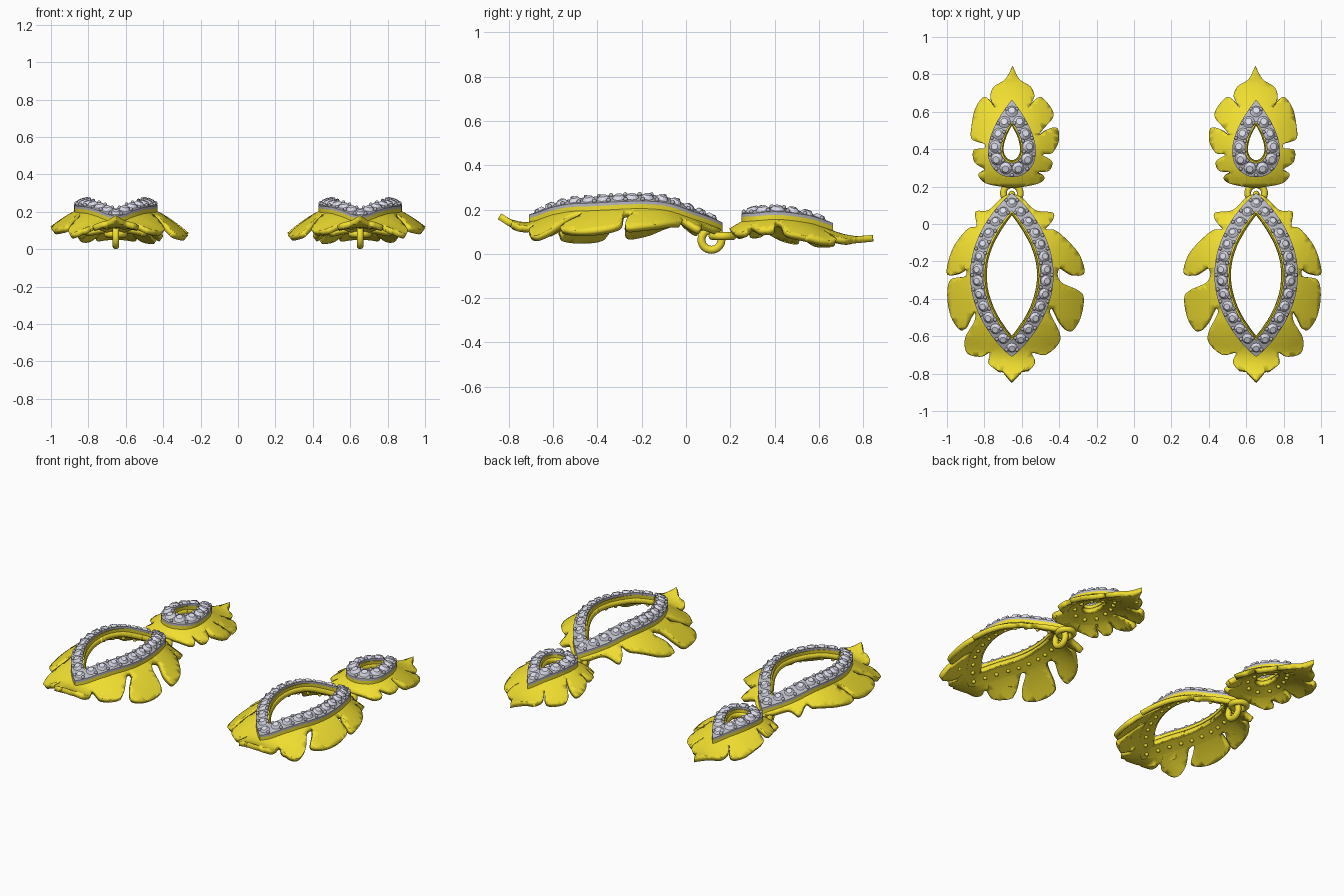
import bpy, bmesh, math
from mathutils import Vector, Matrix

if "Cube" in bpy.data.objects:
    bpy.data.objects.remove(bpy.data.objects["Cube"])

CX = -0.653  # centre of the left earring; the right one is its mirror image

def material(name, col):
    m = bpy.data.materials.new(name)
    m.diffuse_color = (*col, 1)
    m.use_nodes = True
    m.node_tree.nodes["Principled BSDF"].inputs["Base Color"].default_value = m.diffuse_color
    return m

GOLD = material("gold", (0.88, 0.74, 0.03))
SILVER = material("silver", (0.48, 0.48, 0.54))
STONE = material("stone", (0.72, 0.72, 0.84))

def finish(bm, name, mat, smooth=True, thick=0):
    me = bpy.data.meshes.new(name)
    bm.to_mesh(me)
    bm.free()
    me.transform(Matrix.Translation((CX, 0, 0)))
    me.materials.append(mat)
    ob = bpy.data.objects.new(name, me)
    bpy.context.collection.objects.link(ob)
    if smooth:
        bpy.ops.object.select_all(action='DESELECT')
        ob.select_set(True)
        bpy.context.view_layer.objects.active = ob
        bpy.ops.object.shade_smooth_by_angle(angle=math.radians(40))
    if thick:
        s = ob.modifiers.new("thickness", 'SOLIDIFY')
        s.thickness, s.offset = thick, -1
    ob.modifiers.new("pair", 'MIRROR').use_mirror_merge = False
    return ob

def catmull(pts, n):
    out, k = [], len(pts)
    for i in range(k):
        a, b, c, d = (Vector(pts[(i + j) % k]) for j in (-1, 0, 1, 2))
        if (b - c).length < 1e-6:
            continue
        for s in range(n):
            t = s / n
            out.append(0.5 * (2*b + (c - a)*t + (2*a - 5*b + 4*c - d)*t*t + (3*b - a - 3*c + d)*t**3))
    return out

def surface(spine, curl):
    # arched spine height along y, falling away with x squared
    def f(x, y):
        n = len(spine)
        i = max([k for k in range(n - 1) if spine[k][0] <= y] or [0])
        def slope(k):
            p, q = spine[max(k - 1, 0)], spine[min(k + 1, n - 1)]
            return (q[1] - p[1]) / (q[0] - p[0])
        (y0, z0), (y1, z1) = spine[i], spine[i + 1]
        h = y1 - y0
        t = min(max((y - y0) / h, 0), 1)
        z = (z0*(1 + 2*t)*(1 - t)**2 + slope(i)*h*t*(1 - t)**2
             + z1*t*t*(3 - 2*t) + slope(i + 1)*h*t*t*(t - 1))
        return z - curl * x * x
    return f

def leaf(name, outline, hole, f):
    bm = bmesh.new()
    edges = []
    for loop in (catmull(outline, 6), hole):
        vs = [bm.verts.new((p[0], p[1], 0)) for p in loop]
        edges += [bm.edges.new((vs[i - 1], vs[i])) for i in range(len(vs))]
    bmesh.ops.triangle_fill(bm, edges=edges, use_beauty=True, normal=(0, 0, 1))
    # slice into a grid so the sheet can bend
    for axis in (0, 1):
        for k in range(-24, 25):
            co, no = Vector((0, 0, 0)), Vector((0, 0, 0))
            co[axis], no[axis] = k * 0.036 + 0.003, 1
            bmesh.ops.bisect_plane(bm, geom=bm.verts[:] + bm.edges[:] + bm.faces[:],
                                   dist=1e-5, plane_co=co, plane_no=no)
    for face in bm.faces:
        face.normal_update()
        if face.normal.z < 0:
            face.normal_flip()
    for v in bm.verts:
        v.co.z = f(v.co.x, v.co.y)
    finish(bm, name, GOLD, thick=0.03)

def band(name, inner, outer, lo, hi, f, mat):
    bm = bmesh.new()
    rows = []
    for a, b in zip(inner, outer):
        m = (a + b) / 2
        rows.append([bm.verts.new((p.x, p.y, f(p.x, p.y) + o))
                     for p, o in ((a, lo), (a, hi), (m, hi), (b, hi), (b, lo), (m, lo))])
    for i in range(len(rows)):
        r, s = rows[i - 1], rows[i]
        for j in range(6):
            bm.faces.new((r[j - 1], r[j], s[j], s[j - 1]))
    bmesh.ops.recalc_face_normals(bm, faces=bm.faces[:])
    finish(bm, name, mat)

def along(loop, count, shift=0.0):
    # evenly spaced indices by arc length on a closed loop
    acc = [0]
    for i in range(len(loop)):
        acc.append(acc[-1] + (loop[(i + 1) % len(loop)] - loop[i]).length)
    return [min(range(len(loop)), key=lambda k: abs(acc[k] - acc[-1]*(j + shift)/count))
            for j in range(count)]

def frame(tag, inner, outer, count, r, f):
    band(tag + "_frame_base", inner, outer, -0.036, 0.02, f, GOLD)
    inset = [a.lerp(b, 0.1) for a, b in zip(inner, outer)]
    band(tag + "_frame_plate", inset, outer, 0.018, 0.034, f, SILVER)
    mid = [a.lerp(b, 0.54) for a, b in zip(inner, outer)]

    def place(p, off):
        e = 0.01
        n = Vector((-(f(p.x + e, p.y) - f(p.x - e, p.y)) / (2*e),
                    -(f(p.x, p.y + e) - f(p.x, p.y - e)) / (2*e), 1))
        return (Matrix.Translation((p.x, p.y, f(p.x, p.y) + off))
                @ n.to_track_quat('Z', 'Y').to_matrix().to_4x4())
    stones, pins, beads = bmesh.new(), bmesh.new(), bmesh.new()
    for i in along(mid, count):
        bmesh.ops.create_cone(stones, cap_ends=True, segments=10, radius1=r, radius2=r*0.55,
                              depth=0.016, matrix=place(mid[i], 0.041))
        bmesh.ops.create_icosphere(pins, subdivisions=2, radius=0.012, matrix=place(mid[i], -0.038))
    for i in along(mid, count, 0.5):
        for t in (0.2, 0.87):
            bmesh.ops.create_icosphere(beads, subdivisions=2, radius=0.010,
                                       matrix=place(inner[i].lerp(outer[i], t), 0.038))
    finish(stones, tag + "_stones", STONE, smooth=False)
    finish(pins, tag + "_back_pins", GOLD)
    finish(beads, tag + "_bead_prongs", SILVER)

def eye(hw, y0, y1, power, drop=False, n=240):
    # pointed oval, or teardrop with its point at the top
    out = []
    for i in range(n):
        t = 2 * math.pi * i / n
        s = math.sin(t)
        x = s * math.sin(t / 2) / 0.77 if drop else s * abs(s) ** power
        if drop and t > math.pi:
            x = s * abs(math.sin(t / 2)) / 0.77
        out.append(Vector((hw * x, (y0 + y1) / 2 + (y1 - y0) / 2 * math.cos(t))))
    return out

# lower leaf
low_outline = [
    (0, -.835), (0, -.835), (.05, -.79), (.10, -.775), (.125, -.735), (.11, -.69), (.18, -.70),
    (.25, -.64), (.255, -.58), (.205, -.475), (.225, -.455), (.27, -.54), (.315, -.575),
    (.365, -.51), (.385, -.40), (.355, -.355), (.27, -.315), (.245, -.27), (.265, -.235),
    (.335, -.275), (.388, -.26), (.365, -.17), (.31, -.10), (.235, -.035), (.18, -.025),
    (.215, .015), (.22, .06), (.125, .075), (.055, .14), (0, .16), (-.055, .14), (-.125, .075),
    (-.195, .065), (-.19, -.01), (-.235, -.025), (-.305, -.11), (-.34, -.2), (-.345, -.27),
    (-.29, -.265), (-.25, -.24), (-.25, -.28), (-.33, -.30), (-.345, -.40), (-.32, -.51),
    (-.265, -.57), (-.225, -.50), (-.2, -.47), (-.2, -.52), (-.25, -.61), (-.24, -.69),
    (-.17, -.71), (-.12, -.69), (-.125, -.745), (-.08, -.78), (-.045, -.79)]
low = surface([(-.84, .185), (-.78, .152), (-.7, .145), (-.6, .19), (-.5, .225), (-.27, .26),
               (-.1, .24), (.05, .165), (.17, .105)], 1.15)
low_in, low_out = eye(.144, -.61, .06, 1), eye(.223, -.71, .165, .8)
leaf("lower_leaf", low_outline, low_in, low)
frame("lower", low_in, low_out, 26, .030, low)

# upper leaf
up_outline = [
    (.005, .845), (.005, .845), (-.035, .775), (-.10, .73), (-.115, .67), (-.09, .625),
    (-.145, .68), (-.195, .62), (-.215, .53), (-.215, .455), (-.15, .43), (-.15, .405),
    (-.205, .395), (-.2, .33), (-.145, .29), (-.18, .265), (-.145, .22), (-.06, .2), (0, .195),
    (.07, .2), (.15, .22), (.175, .25), (.14, .275), (.2, .285), (.215, .335), (.165, .37),
    (.215, .38), (.25, .44), (.245, .51), (.2, .51), (.145, .475), (.17, .51), (.22, .57),
    (.21, .62), (.15, .68), (.09, .625), (.12, .68), (.1, .735), (.04, .775)]
up = surface([(.19, .11), (.27, .155), (.4, .182), (.55, .15), (.65, .11), (.75, .082),
              (.85, .085)], 1.6)
up_in, up_out = eye(.05, .335, .535, 1, True), eye(.128, .25, .665, 1, True)
leaf("upper_leaf", up_outline, up_in, up)
frame("upper", up_in, up_out, 11, .033, up)

# linked rings between the leaves
for name, y, z, rot in (("lower_ring", .115, .063, math.pi / 2), ("upper_ring", .165, .08, 0)):
    bpy.ops.mesh.primitive_torus_add(location=(CX, y, z), rotation=(0, rot, 0), major_radius=.045,
                                     minor_radius=.018, major_segments=36, minor_segments=14)
    ob = bpy.context.object
    ob.name = name
    ob.data.materials.append(GOLD)
    bpy.ops.object.transform_apply(location=True, rotation=True)
    bpy.ops.object.shade_smooth_by_angle()
    ob.modifiers.new("pair", 'MIRROR').use_mirror_merge = False
